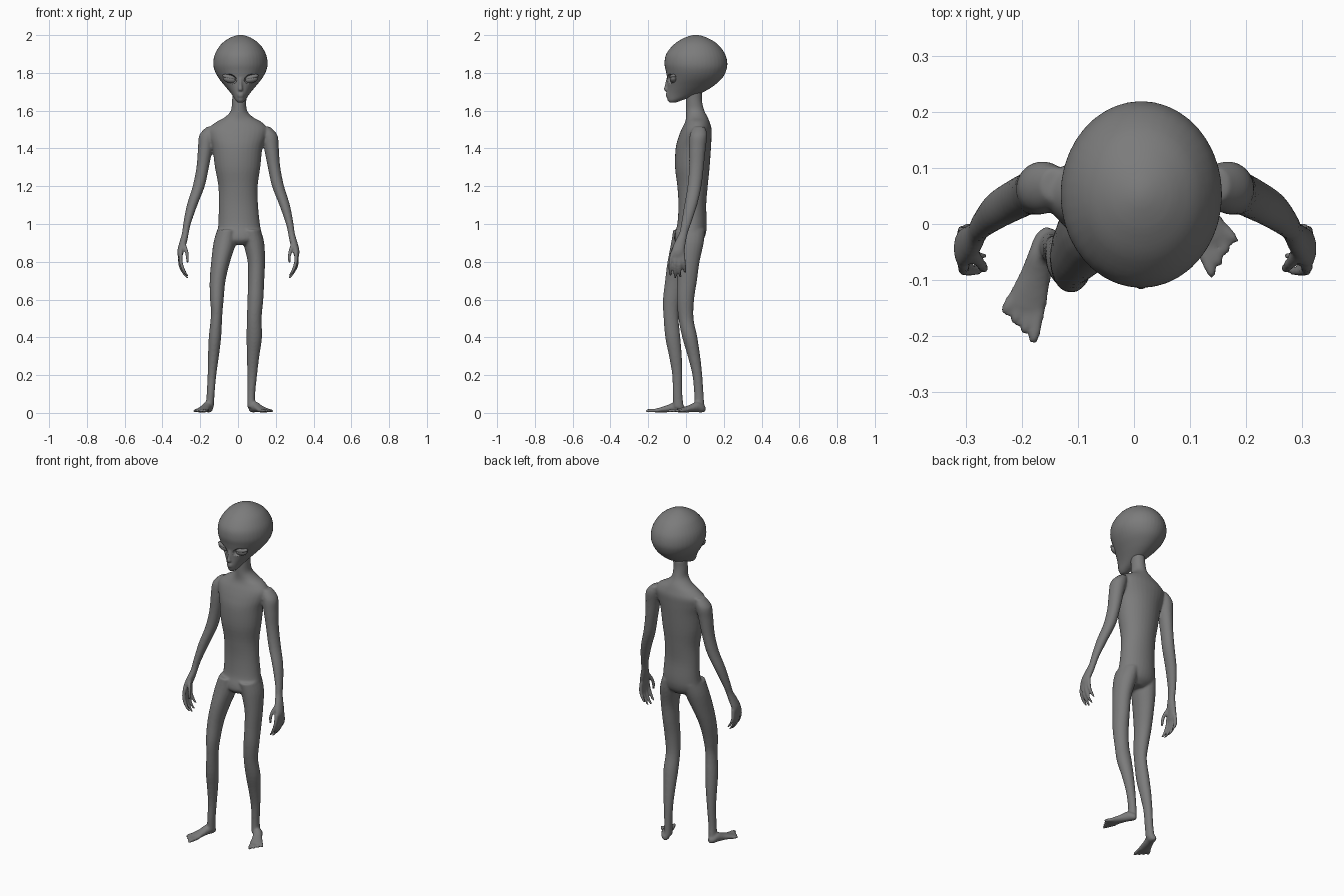
import bpy, bmesh, math
from mathutils import Vector, Matrix

X, Y, Z = Vector((1, 0, 0)), Vector((0, 1, 0)), Vector((0, 0, 1))
skin = bpy.data.materials.new("grey skin")
skin.diffuse_color = (0.2, 0.2, 0.2, 1)


def spline(secs, steps=4):
    """Smooth a list of sections with a Catmull-Rom curve."""
    out = []
    for i in range(len(secs) - 1):
        p = [secs[max(i - 1, 0)], secs[i], secs[i + 1], secs[min(i + 2, len(secs) - 1)]]
        for k in range(steps):
            t = k / steps
            out.append([0.5 * (2 * b + (c - a) * t + (2 * a - 5 * b + 4 * c - d) * t * t
                               + (3 * b - a - 3 * c + d) * t ** 3) for a, b, c, d in zip(*p)])
    return out + [list(secs[-1])]


def loft(bm, secs, a=X, b=Y, n=20):
    """Closed tube of ellipses; each section is x, y, z, radius a, radius b."""
    rings = []
    for x, y, z, ra, rb in spline(secs):
        rings.append([bm.verts.new(Vector((x, y, z)) + a * max(ra, .003) * math.cos(2 * math.pi * i / n)
                                   + b * max(rb, .003) * math.sin(2 * math.pi * i / n)) for i in range(n)])
    faces = [bm.faces.new(rings[0]), bm.faces.new(rings[-1][::-1])]
    for r, q in zip(rings, rings[1:]):
        faces += [bm.faces.new((r[i], q[i], q[(i + 1) % n], r[(i + 1) % n])) for i in range(n)]
    bmesh.ops.recalc_face_normals(bm, faces=faces)


def ball(bm, loc, radii, slant=0):
    m = Matrix.Translation(loc) @ Matrix.Rotation(slant, 4, 'Y') @ Matrix.Diagonal((*radii, 1))
    bmesh.ops.create_uvsphere(bm, u_segments=24, v_segments=16, radius=1, matrix=m)


def finish(name, bm, voxel=0, smooth=0, cutter=None):
    me = bpy.data.meshes.new(name)
    bm.to_mesh(me)
    bm.free()
    ob = bpy.data.objects.new(name, me)
    bpy.context.collection.objects.link(ob)
    me.materials.append(skin)
    if voxel:
        r = ob.modifiers.new("blend", 'REMESH')
        r.mode, r.voxel_size, r.use_smooth_shade = 'VOXEL', voxel, True
    if cutter:
        c = ob.modifiers.new("sockets", 'BOOLEAN')
        c.operation, c.object = 'DIFFERENCE', cutter
    if smooth:
        s = ob.modifiers.new("soften", 'SMOOTH')
        s.factor, s.iterations = 0.5, smooth
    bpy.context.view_layer.objects.active = ob
    for m in list(ob.modifiers):
        bpy.ops.object.modifier_apply(modifier=m.name)
    for p in ob.data.polygons:
        p.use_smooth = True
    return ob


# Neck and torso: z, centre x, half width, front y, back y
body = bmesh.new()
torso = [(1.70, .01, .038, .0, .085), (1.65, .006, .038, .0, .085), (1.60, .005, .043, .0, .097),
         (1.565, .005, .075, .0, .115), (1.54, .005, .12, -.005, .125), (1.505, 0, .155, -.022, .135),
         (1.46, -.002, .15, -.04, .135), (1.40, -.003, .132, -.055, .132), (1.3, -.002, .12, -.058, .125),
         (1.2, 0, .104, -.046, .115), (1.1, .002, .104, -.04, .107), (1.0, .006, .11, -.046, .11),
         (.95, .007, .117, -.06, .105), (.915, .008, .105, -.062, .09), (.89, .008, .05, -.04, .06)]
loft(body, [(cx, (f + k) / 2, z, w, (k - f) / 2) for z, cx, w, f, k in torso], n=32)

# Legs, one stepping forward
loft(body, [(-.055, .012, .97, .055, .08), (-.07, -.003, .9, .06, .076), (-.092, -.03, .8, .05, .068),
            (-.108, -.055, .7, .042, .056), (-.112, -.075, .6, .036, .047), (-.113, -.08, .52, .03, .04),
            (-.122, -.07, .4, .033, .04), (-.13, -.056, .3, .029, .034), (-.138, -.046, .2, .023, .027),
            (-.145, -.045, .1, .021, .026), (-.15, -.04, .03, .022, .028)])
loft(body, [(.065, .02, .97, .055, .08), (.083, .02, .9, .056, .074), (.097, .012, .8, .046, .06),
            (.096, .005, .7, .043, .053), (.092, -.003, .6, .042, .046), (.086, 0, .5, .039, .04),
            (.086, .02, .4, .041, .04), (.08, .042, .3, .033, .033), (.075, .06, .2, .026, .026),
            (.07, .068, .1, .021, .025), (.07, .07, .03, .022, .028)])

# Feet with four toes each
for heel, tip, s in (((-.148, -.008), (-.212, -.205), -1), ((.068, .1), (.165, -.07), 1)):
    h = Vector((*heel, 0))
    d = (Vector((*tip, 0)) - h).normalized()
    side = Vector((-d.y, d.x, 0)) * s
    foot = [(0, .012, .014, .02), (.02, .023, .022, .024), (.05, .025, .028, .031),
            (.09, .028, .02, .023), (.13, .035, .014, .016), (.152, .034, .011, .013)]
    loft(body, [(*(h + d * t + Z * z), w, hh) for t, w, hh, z in foot], side, Z)
    for k in range(4):
        o = (k - 1.5) * .0175
        end = .205 - .011 * k
        pts = [(.13, .9, .013, .011), (end - .02, 1.15, .012, .010), (end, 1.25, .010, .007)]
        loft(body, [(*(h + d * t + side * o * f + Z * z), r, r) for t, f, z, r in pts], side, Z, 10)

# Arms and hands
arm = [(.14, .07, 1.515, .025, .03), (.162, .066, 1.47, .043, .046), (.173, .06, 1.4, .039, .044),
       (.187, .055, 1.3, .033, .039), (.208, .045, 1.2, .032, .037), (.243, .025, 1.1, .028, .034),
       (.27, 0, 1.0, .02, .026), (.279, -.014, .95, .018, .023), (.29, -.03, .905, .02, .03),
       (.303, -.042, .86, .018, .035), (.306, -.045, .83, .013, .033)]
fingers = [[(.303, -.072, .85), (.303, -.082, .80), (.288, -.084, .755), (.268, -.082, .725)],
           [(.305, -.052, .85), (.306, -.058, .79), (.29, -.058, .745), (.266, -.056, .712)],
           [(.305, -.032, .85), (.307, -.034, .79), (.293, -.033, .75), (.272, -.030, .72)],
           [(.303, -.016, .85), (.305, -.012, .80), (.294, -.008, .768), (.277, -.006, .742)],
           [(.29, -.045, .905), (.275, -.068, .865), (.268, -.078, .83), (.268, -.08, .795)]]
for s in (-1, 1):
    grow = .004 if s > 0 else 0
    loft(body, [(s * (x + grow), y, z, ra, rb) for x, y, z, ra, rb in arm])
    for f in fingers:
        loft(body, [(s * (x + grow), y, z, r, r) for (x, y, z), r in zip(f, (.011, .0105, .0095, .007))], n=10)
finish("body", body, .006, 5)

# Head: z, half width, front y, back y
CX = .013
head = bmesh.new()
skull = [(1.643, .014, -.088, -.055), (1.655, .026, -.098, -.02), (1.68, .042, -.102, .05),
         (1.70, .057, -.101, .095), (1.73, .082, -.099, .145), (1.77, .114, -.1, .19),
         (1.81, .136, -.107, .212), (1.85, .144, -.114, .219), (1.9, .135, -.105, .207),
         (1.95, .104, -.065, .17), (1.98, .066, -.02, .125), (1.995, .033, .017, .088), (2.001, .008, .042, .062)]
loft(head, [(CX, (f + k) / 2, z, w, (k - f) / 2) for z, w, f, k in skull], n=40)
# Nose and lips
loft(head, [(CX, -.095, 1.77, .008, .01), (CX, -.102, 1.735, .009, .01), (CX, -.106, 1.712, .013, .012),
            (CX, -.1, 1.703, .008, .008)], n=12)
for z in (1.689, 1.678):
    ball(head, (CX, -.1, z), (.017, .008, .005))
# Eye sockets
cut = bmesh.new()
for s in (-1, 1):
    ball(cut, (CX + s * .06, -.092, 1.768), (.042, .032, .026), -s * .25)
sockets = finish("socket_cutter", cut)
sockets.hide_render = True
finish("head", head, .006, 3, sockets)
bpy.data.objects.remove(sockets)

# Eyes with a lid fold
for s, side in ((-1, "right"), (1, "left")):
    eye = bmesh.new()
    ball(eye, (CX + s * .058, -.066, 1.767), (.036, .020, .020), -s * .25)
    finish(side + "_eye", eye)
    lid = bmesh.new()
    ball(lid, (CX + s * .059, -.066, 1.777), (.038, .021, .014), -s * .25)
    finish(side + "_eyelid", lid)
